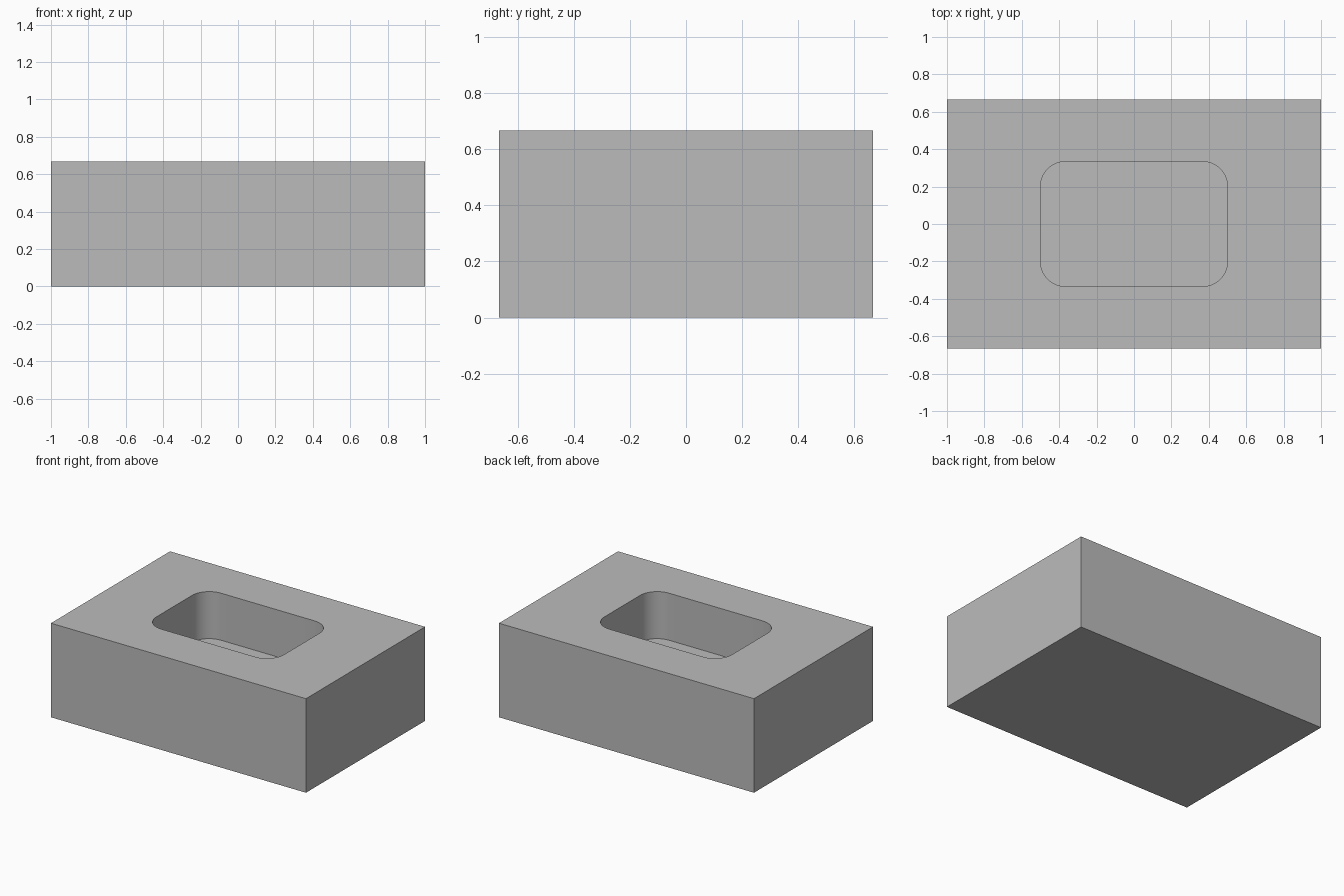
import bpy, bmesh
from math import cos, sin, pi

cube = bpy.data.objects.get("Cube")
if cube:
    bpy.data.objects.remove(cube, do_unlink=True)

LENGTH, WIDTH, HEIGHT = 2.0, 4 / 3, 2 / 3
POCKET_X, POCKET_Y, RADIUS = 0.5, 1 / 3, 0.133
FLOOR_Z = HEIGHT / 2
STEPS = 16

grey = bpy.data.materials.new("plain grey")
grey.use_nodes = True
colour = (0.5, 0.5, 0.5, 1)
grey.diffuse_color = colour
grey.node_tree.nodes["Principled BSDF"].inputs["Base Color"].default_value = colour


def rounded_rectangle(half_x, half_y, radius):
    """Outline points, counter-clockwise from the +x +y corner."""
    points = []
    for corner, (sx, sy) in enumerate(((1, 1), (-1, 1), (-1, -1), (1, -1))):
        for i in range(STEPS + 1):
            a = (corner + i / STEPS) * pi / 2
            points.append((sx * (half_x - radius) + radius * cos(a),
                           sy * (half_y - radius) + radius * sin(a)))
    return points


def ring(bm, points, z):
    return [bm.verts.new((x, y, z)) for x, y in points]


bm = bmesh.new()

# Outer block: base and four sides
hx, hy = LENGTH / 2, WIDTH / 2
corners = [(hx, hy), (-hx, hy), (-hx, -hy), (hx, -hy)]
bottom, top = ring(bm, corners, 0), ring(bm, corners, HEIGHT)
bm.faces.new(bottom[::-1])
for i in range(4):
    j = (i + 1) % 4
    bm.faces.new((bottom[i], bottom[j], top[j], top[i]))

# Pocket: floor and rounded walls
outline = rounded_rectangle(POCKET_X, POCKET_Y, RADIUS)
rim, floor = ring(bm, outline, HEIGHT), ring(bm, outline, FLOOR_Z)
count = len(outline)
bm.faces.new(floor)
for i in range(count):
    j = (i + 1) % count
    wall = bm.faces.new((rim[i], rim[j], floor[j], floor[i]))
    wall.smooth = True

# Top face: a fan at each corner and a strip along each side
for c in range(4):
    start = c * (STEPS + 1)
    for i in range(start, start + STEPS):
        bm.faces.new((top[c], rim[i + 1], rim[i]))
    end, following = start + STEPS, (start + STEPS + 1) % count
    bm.faces.new((top[c], top[(c + 1) % 4], rim[following], rim[end]))

bmesh.ops.recalc_face_normals(bm, faces=bm.faces)
mesh = bpy.data.meshes.new("block_with_pocket")
bm.to_mesh(mesh)
bm.free()
mesh.materials.append(grey)
block = bpy.data.objects.new("block_with_pocket", mesh)
bpy.context.collection.objects.link(block)

# Smooth rounded corners, crisp edges elsewhere
bpy.ops.object.select_all(action="DESELECT")
block.select_set(True)
bpy.context.view_layer.objects.active = block
bpy.ops.object.shade_smooth_by_angle(angle=pi / 6)
